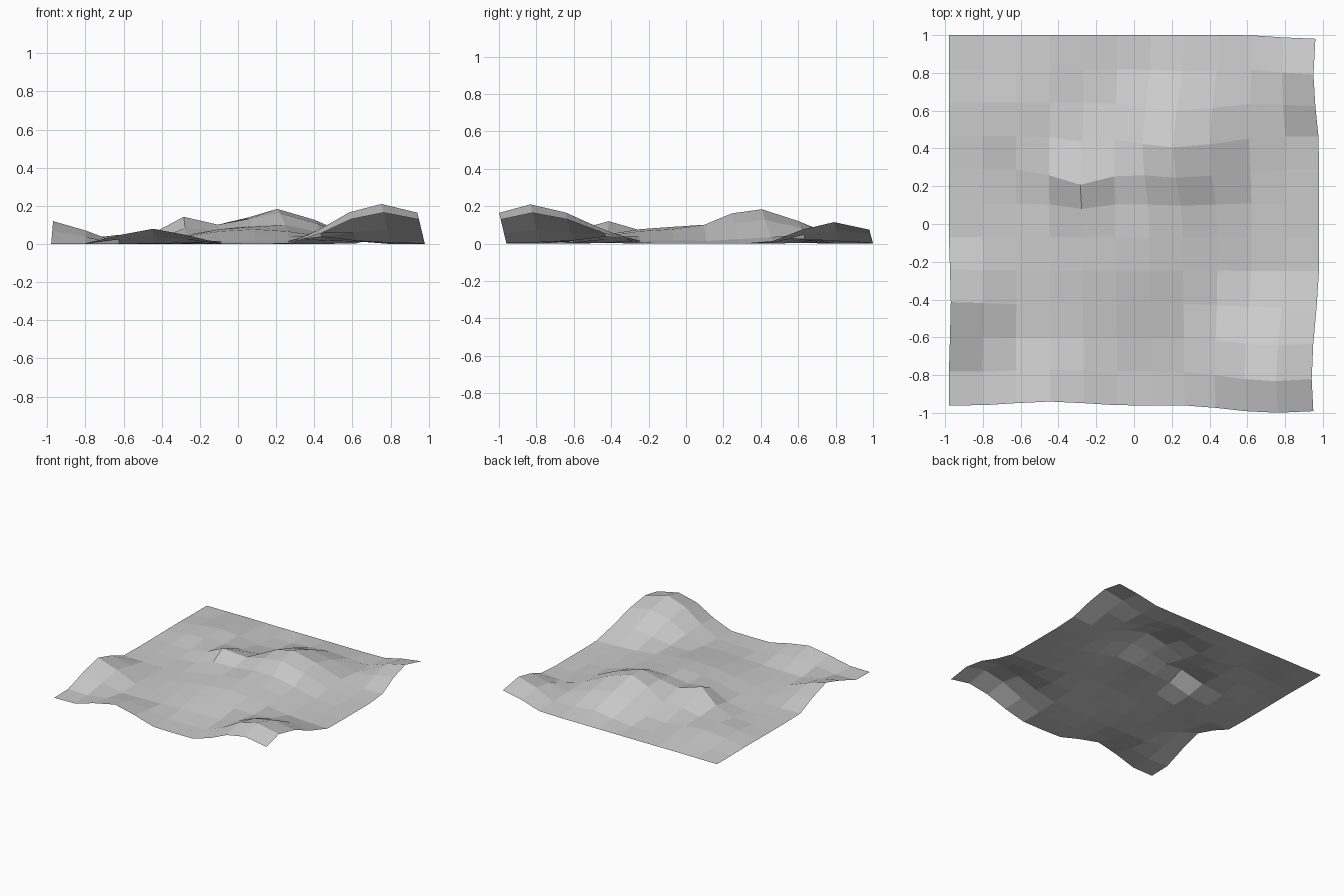
import bpy
import bmesh
from mathutils import Vector

cube = bpy.data.objects.get("Cube")
if cube:
    bpy.data.objects.remove(cube, do_unlink=True)

CELLS = 11
SIDE = 1.96

# Hills: centre, pull vector at the summit, radius of the soft falloff
HILLS = [
    ((0.80, -0.78), (-0.05, -0.05, 0.21), 0.60),    # front corner peak
    ((0.27, 0.465), (-0.06, -0.06, 0.17), 0.50),    # back ridge
    ((0.09, -0.07), (-0.01, 0.0, 0.09), 0.75),      # broad central dome
    ((-0.267, 0.287), (-0.015, -0.08, 0.12), 0.30),  # steep knoll
    ((-0.98, -0.425), (0.01, 0.012, 0.12), 0.40),   # side edge rise
    ((-0.446, -0.96), (0.0, 0.02, 0.08), 0.40),     # front edge rise
    ((0.98, 0.82), (-0.03, -0.03, 0.115), 0.45),    # back corner rise
    ((-0.60, 0.60), (0.0, 0.0, 0.05), 0.45),        # low swell
]


def falloff(distance, radius):
    t = max(0.0, 1.0 - distance / radius)
    return t * t * (3 - 2 * t)


def make_material(name, colour):
    mat = bpy.data.materials.new(name)
    mat.use_nodes = True
    mat.diffuse_color = colour
    mat.node_tree.nodes["Principled BSDF"].inputs["Base Color"].default_value = colour
    return mat


# Flat sheet of square cells, pulled up hill by hill
bm = bmesh.new()
bmesh.ops.create_grid(bm, x_segments=CELLS, y_segments=CELLS, size=SIDE / 2)
bmesh.ops.translate(bm, verts=bm.verts, vec=(0, 0.02, 0))
for vert in bm.verts:
    start = vert.co.copy()
    for centre, pull, radius in HILLS:
        distance = (start.xy - Vector(centre)).length
        vert.co += Vector(pull) * falloff(distance, radius)

mesh = bpy.data.meshes.new("terrain")
bm.to_mesh(mesh)
bm.free()
terrain = bpy.data.objects.new("terrain", mesh)
bpy.context.collection.objects.link(terrain)
mesh.materials.append(make_material("light grey", (0.6, 0.6, 0.6, 1)))
